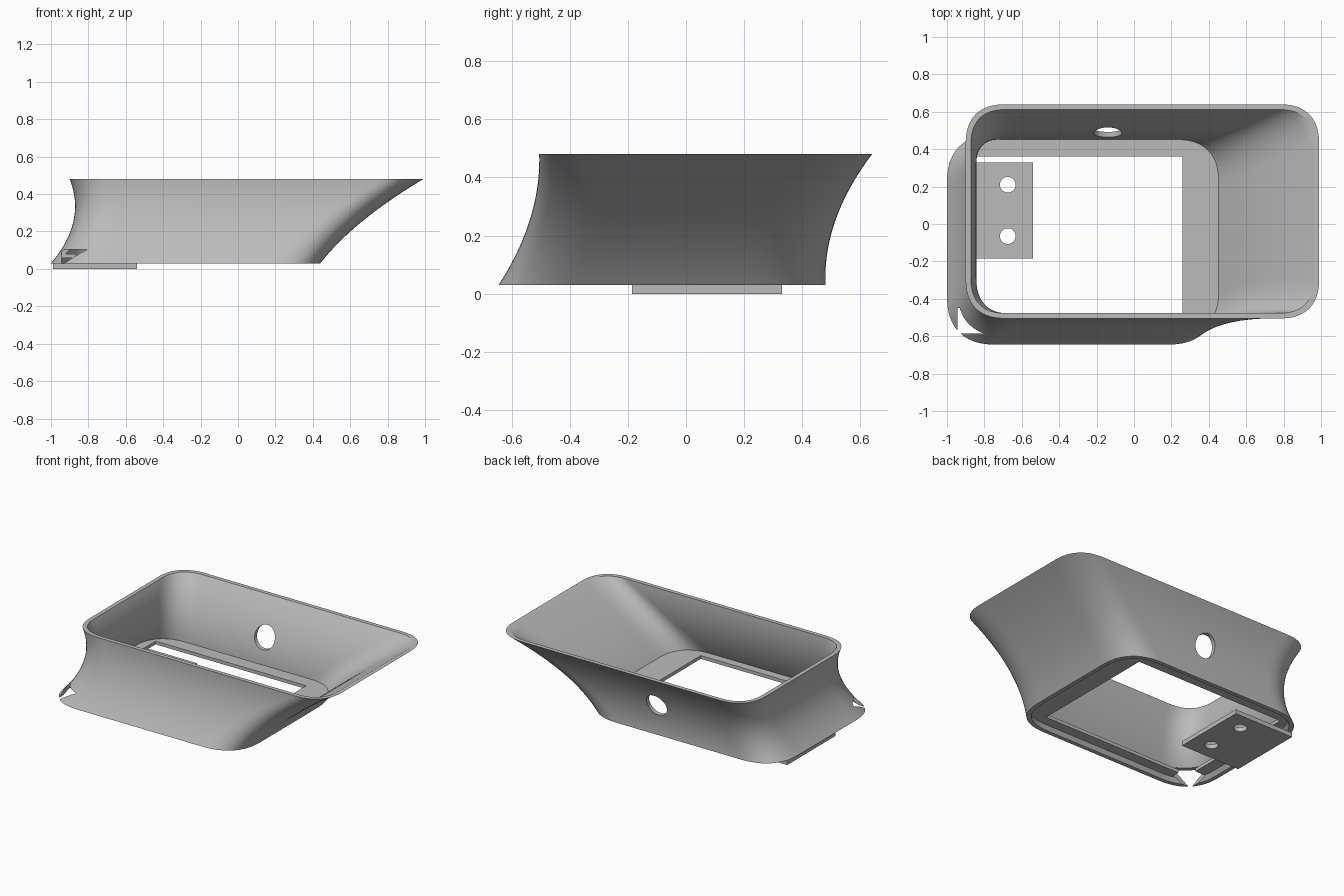
import bpy, bmesh, math

cube = bpy.data.objects.get("Cube")
if cube:
    bpy.data.objects.remove(cube, do_unlink=True)

grey = bpy.data.materials.new("plain grey")
grey.use_nodes = True
colour = (0.5, 0.5, 0.5, 1)
grey.diffuse_color = colour
grey.node_tree.nodes["Principled BSDF"].inputs["Base Color"].default_value = colour

Z0, Z1, STEPS, ARC = 0.03, 0.48, 20, 14
WALL = 0.028


def through(a, m, b, t):
    """Smooth curve through a start, middle and end value."""
    return a * (1 - t) * (1 - 2 * t) + 4 * m * t * (1 - t) + b * t * (2 * t - 1)


def section(t, inset):
    """Rounded rectangle of the hood at height fraction t."""
    left = through(-1.0, -0.88, -0.90, t) + inset
    right = through(0.44, 0.665, 0.99, t) - inset
    front = through(-0.645, -0.537, -0.505, t) + inset
    back = through(0.48, 0.515, 0.64, t) - inset
    r = 0.27 - 0.05 * t - inset
    z = Z0 + (Z1 - Z0) * t
    corners = [(right - r, back - r), (left + r, back - r),
               (left + r, front + r), (right - r, front + r)]
    pts = []
    for q, (cx, cy) in enumerate(corners):
        for i in range(ARC + 1):
            a = (q + i / ARC) * math.pi / 2
            c, s = math.cos(a), math.sin(a)
            # slightly squared corner arc
            k = r / (abs(c) ** 2.5 + abs(s) ** 2.5) ** 0.4
            pts.append((cx + k * c, cy + k * s, z))
    return pts


def make(name, bm):
    bmesh.ops.recalc_face_normals(bm, faces=bm.faces)
    mesh = bpy.data.meshes.new(name)
    bm.to_mesh(mesh)
    bm.free()
    mesh.materials.append(grey)
    ob = bpy.data.objects.new(name, mesh)
    bpy.context.collection.objects.link(ob)
    return ob


def loft(name, loops, closed):
    bm = bmesh.new()
    rings = [[bm.verts.new(p) for p in loop] for loop in loops]
    n = len(rings[0])
    pairs = list(zip(rings, rings[1:]))
    if closed:
        pairs.append((rings[-1], rings[0]))
    else:
        bm.faces.new(rings[0])
        bm.faces.new(rings[-1])
    for a, b in pairs:
        for i in range(n):
            j = (i + 1) % n
            bm.faces.new((a[i], a[j], b[j], b[i]))
    return make(name, bm)


def box(name, lo, hi):
    bm = bmesh.new()
    bmesh.ops.create_cube(bm, size=1)
    for v in bm.verts:
        v.co = [l + (h - l) * (c + 0.5) for l, h, c in zip(lo, hi, v.co)]
    return make(name, bm)


def cylinder(name, centre, radius, depth, sideways=False):
    bm = bmesh.new()
    bmesh.ops.create_cone(bm, cap_ends=True, segments=40, radius1=radius,
                          radius2=radius, depth=depth)
    ob = make(name, bm)
    ob.location = centre
    if sideways:
        ob.rotation_euler.x = math.pi / 2
    return ob


def select(ob):
    bpy.ops.object.select_all(action='DESELECT')
    ob.select_set(True)
    bpy.context.view_layer.objects.active = ob


def cut(ob, cutter):
    cutter.hide_render = True
    mod = ob.modifiers.new("cut", 'BOOLEAN')
    mod.operation, mod.solver, mod.object = 'DIFFERENCE', 'EXACT', cutter
    bpy.context.view_layer.update()
    select(ob)
    bpy.ops.object.modifier_apply(modifier=mod.name)
    bpy.data.objects.remove(cutter, do_unlink=True)


def notch():
    return box("notch_cutter", (-0.945, -0.585, -0.05), (-0.8, -0.45, 0.105))


# Flared hood wall: up the outside, down the inside
levels = [i / STEPS for i in range(STEPS + 1)]
wall = loft("flared_wall", [section(t, 0) for t in levels]
            + [section(t, WALL) for t in reversed(levels)], True)
cut(wall, cylinder("side_hole_cutter", (-0.14, 0.52, 0.25), 0.075, 0.4, True))
cut(wall, notch())

# Inner flange with a rectangular opening
flange = loft("inner_flange", [section(t, WALL * 0.6) for t in (0.06, 0.11)], False)
cut(flange, box("opening_cutter", (-0.87, -0.53, -0.1), (0.26, 0.36, 0.2)))
cut(flange, notch())

# Mounting plate with two screw holes
plate = box("mounting_plate", (-0.99, -0.185, 0), (-0.54, 0.33, Z0))
for y in (0.21, -0.065):
    cut(plate, cylinder("screw_hole_cutter", (-0.675, y, 0), 0.042, 0.2))

for ob in (wall, flange, plate):
    select(ob)
    bpy.ops.object.shade_smooth_by_angle(angle=math.radians(30))
